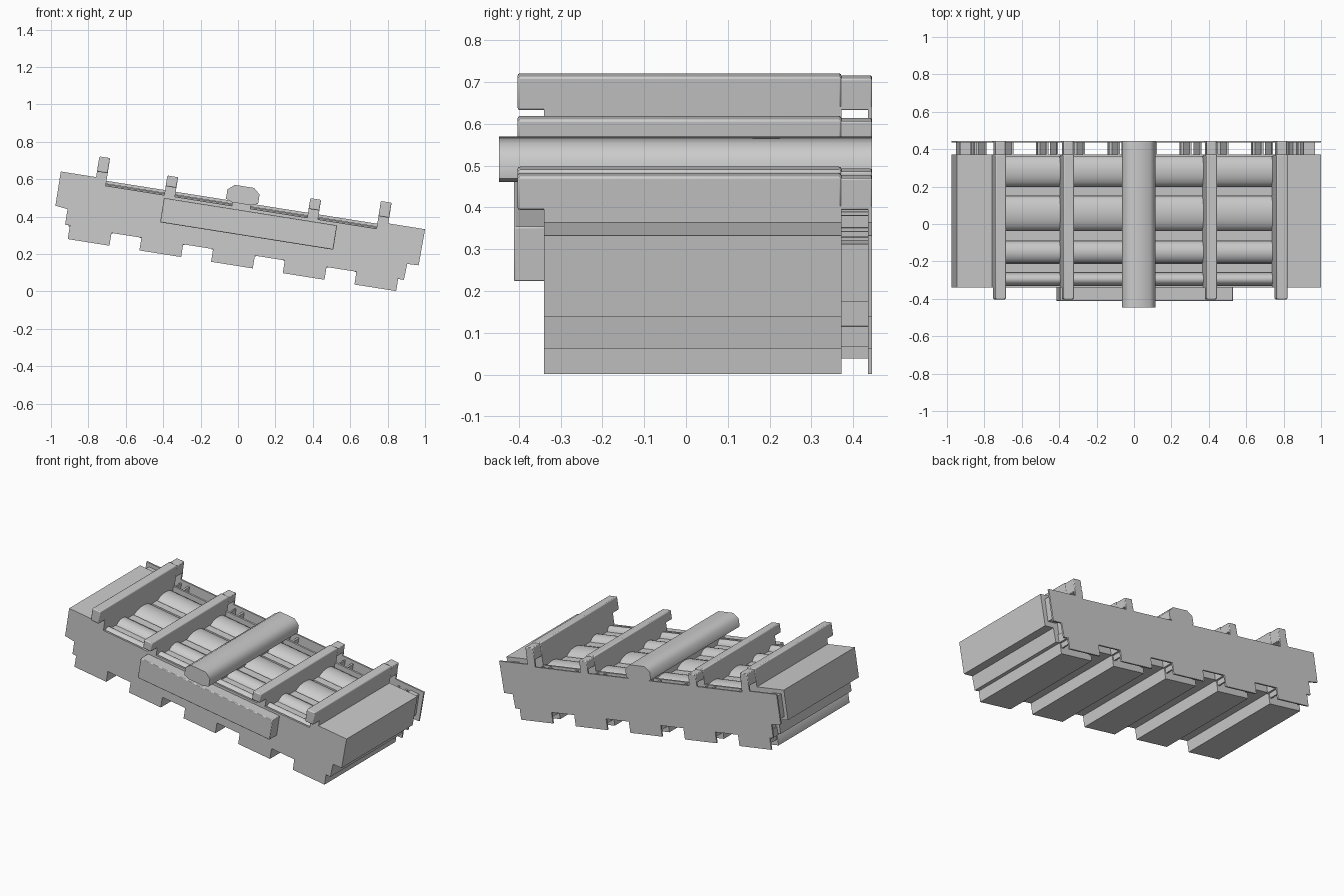
import bpy, bmesh, math
from mathutils import Matrix

cube = bpy.data.objects.get("Cube")
if cube:
    bpy.data.objects.remove(cube, do_unlink=True)

grey = bpy.data.materials.new("plain grey")
grey.use_nodes = True
grey.diffuse_color = (0.6, 0.6, 0.6, 1)
grey.node_tree.nodes["Principled BSDF"].inputs["Base Color"].default_value = (0.6, 0.6, 0.6, 1)

# The whole assembly leans down towards +x
TILT = Matrix.Rotation(math.radians(9), 4, 'Y') @ Matrix.Translation((-0.054, 0, 0))
BACK = 0.372
PLATE = 0.435
END = 0.445


def finish(name, bm, bevel=0):
    bmesh.ops.recalc_face_normals(bm, faces=bm.faces)
    mesh = bpy.data.meshes.new(name)
    bm.to_mesh(mesh)
    bm.free()
    mesh.materials.append(grey)
    ob = bpy.data.objects.new(name, mesh)
    bpy.context.collection.objects.link(ob)
    ob.matrix_world = TILT
    if bevel:
        mod = ob.modifiers.new("edge rounding", 'BEVEL')
        mod.width = bevel
        mod.segments = 2
    bpy.ops.object.select_all(action='DESELECT')
    ob.select_set(True)
    bpy.context.view_layer.objects.active = ob
    bpy.ops.object.shade_smooth_by_angle(angle=math.radians(55))


def sweep(name, ring, offset, bevel=0):
    """Extrude a closed ring of points along an offset."""
    bm = bmesh.new()
    face = bm.faces.new([bm.verts.new(p) for p in ring])
    out = bmesh.ops.extrude_face_region(bm, geom=[face])["geom"]
    verts = [v for v in out if isinstance(v, bmesh.types.BMVert)]
    bmesh.ops.translate(bm, verts=verts, vec=offset)
    finish(name, bm, bevel)


def extrude(name, points, y0, y1, bevel=0):
    """Extrude an x/z outline from y0 to y1."""
    sweep(name, [(x, y0, z) for x, z in points], (0, y1 - y0, 0), bevel)


def box(name, x0, x1, y0, y1, z0, z1, bevel=0):
    extrude(name, [(x0, z0), (x1, z0), (x1, z1), (x0, z1)], y0, y1, bevel)


def outline(end_top, middle_top, inner):
    """Stepped underside with five feet, raised ends and a lower middle."""
    pts = [(-0.982, end_top), (-0.982, 0.3), (-0.915, 0.292), (-0.915, 0.208), (-0.885, 0.208)]
    for i in range(-2, 3):
        a, b = i * 0.388 - 0.113, i * 0.388 + 0.113
        pts += [(a, 0.203), (a, 0.134), (b, 0.134), (b, 0.203)]
    pts += [(0.892, 0.2), (0.92, 0.2), (0.925, 0.287), (0.986, 0.289), (0.99, end_top)]
    return pts + [(inner, end_top), (inner, middle_top), (-inner, middle_top), (-inner, end_top)]


# Main housing and rear plate
extrude("housing", outline(0.485, 0.4, 0.76), -0.34, BACK)
extrude("rear_plate", outline(0.485, 0.474, 0.76), PLATE, END)

# Rims of the open top
box("front_rim", -0.76, 0.76, -0.34, -0.328, 0.39, 0.447)
box("rear_rim", -0.76, 0.76, 0.36, BACK, 0.39, 0.46)

# Arched covers in the open top, split by flat ribs
for n, (y0, y1) in enumerate([(0.2, 0.365), (-0.035, 0.15), (-0.21, -0.09), (-0.33, -0.26)]):
    angles = [math.pi * k / 12 for k in range(13)]
    ring = [(-0.76, (y0 + y1) / 2 - math.cos(a) * (y1 - y0) / 2, 0.405 + 0.05 * math.sin(a)) for a in angles]
    sweep(f"arched_cover_{n}", ring, (1.52, 0, 0))
for n, (y0, y1) in enumerate([(0.15, 0.2), (-0.09, -0.035), (-0.26, -0.21)]):
    box(f"cross_rib_{n}", -0.76, 0.76, y0, y1, 0.39, 0.43)

# Four narrow rails on webs, tall outside and low inside
for side, label in ((-1, "right"), (1, "left")):
    for place, mid, top, low in (("outer", 0.762, 0.597, 0.515), ("inner", 0.387, 0.553, 0.495)):
        c = side * mid
        name = f"{label}_{place}_rail"
        box(name, c - 0.029, c + 0.029, -0.403, BACK, low, top, 0.006)
        box(name + "_web", c - 0.029, c + 0.029, -0.34, BACK, 0.39, low + 0.01)
        box(name + "_rear", c - 0.027, c + 0.027, BACK - 0.01, END, low, top - 0.005, 0.004)
        box(name + "_rear_foot", c - 0.027, c + 0.027, PLATE, END, 0.44, low + 0.01)

# Thick middle rail with chamfered section
w, c = 0.087, 0.035
middle = [(-w + c, 0.466), (w - c, 0.466), (w, 0.48), (w, 0.53),
          (w - c, 0.56), (c - w, 0.56), (-w, 0.53), (-w, 0.48)]
extrude("middle_rail", middle, -0.447, END)
box("middle_rail_web", -0.05, 0.05, -0.34, BACK, 0.39, 0.48)

# Long box on the front face
box("front_box", -0.415, 0.522, -0.412, -0.335, 0.3, 0.432, 0.004)

# Spacers and brackets in the gap before the rear plate
for i in range(-2, 3):
    for s in (-1, 1):
        x = i * 0.388 + s * 0.1
        box(f"spacer_{i}_{s}", x - 0.006, x + 0.006, BACK - 0.01, PLATE + 0.002, 0.17, 0.455)
        box(f"foot_bracket_{i}_{s}", x - 0.02, x + 0.02, BACK - 0.01, PLATE + 0.002, 0.2, 0.25)
        x = i * 0.388 + s * 0.045
        box(f"thin_spacer_{i}_{s}", x - 0.004, x + 0.004, BACK - 0.01, PLATE + 0.002, 0.23, 0.455)
for s in (-1, 1):
    box(f"end_spacer_{s}", s * 0.93 - 0.03, s * 0.93 + 0.03, BACK - 0.01, PLATE + 0.002, 0.32, 0.46)
    box(f"end_bracket_{s}", s * 0.87 - 0.02, s * 0.87 + 0.02, BACK - 0.01, PLATE + 0.002, 0.23, 0.4)
